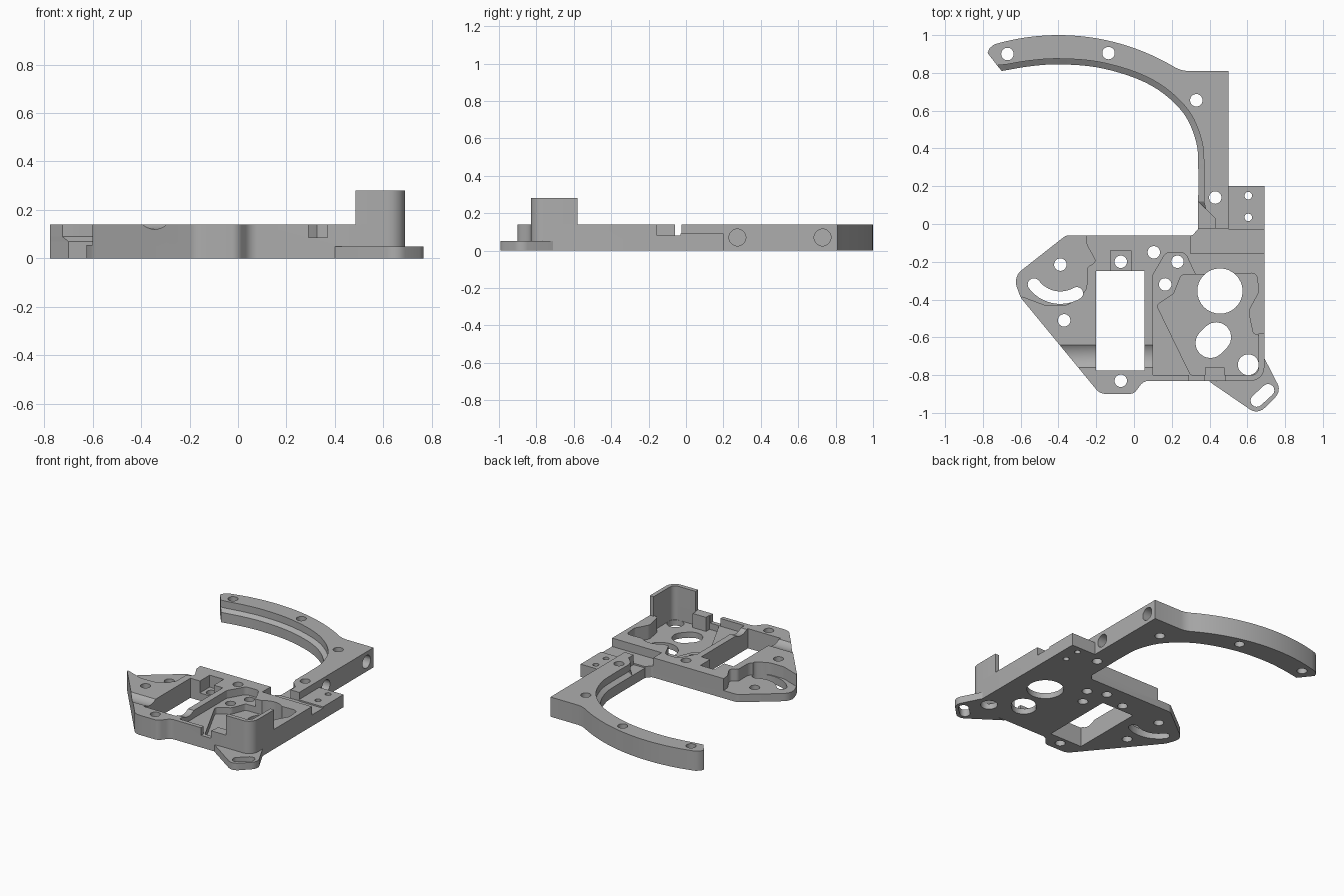
import bpy, bmesh, math
from mathutils import Vector, Matrix

cube = bpy.data.objects.get("Cube")
if cube:
    bpy.data.objects.remove(cube, do_unlink=True)

grey = bpy.data.materials.new("machined grey")
grey.use_nodes = True
tone = (0.42, 0.42, 0.42, 1)
grey.diffuse_color = tone
grey.node_tree.nodes["Principled BSDF"].inputs["Base Color"].default_value = tone
TOP = 0.14


def finish(name, bm):
    bmesh.ops.recalc_face_normals(bm, faces=bm.faces)
    mesh = bpy.data.meshes.new(name)
    bm.to_mesh(mesh)
    bm.free()
    mesh.materials.append(grey)
    obj = bpy.data.objects.new(name, mesh)
    bpy.context.collection.objects.link(obj)
    return obj


def rounded(points, steps=6):
    """Outline from (x, y) or (x, y, radius) corners."""
    out, n = [], len(points)
    for i, p in enumerate(points):
        c = Vector(p[:2])
        if len(p) < 3:
            out.append(c)
            continue
        a, b = (Vector(points[j % n][:2]) - c for j in (i - 1, i + 1))
        half = a.angle(b) / 2
        cut = min(p[2] / math.tan(half), a.length * 0.48, b.length * 0.48)
        centre = c + (a.normalized() + b.normalized()).normalized() * cut / math.cos(half)
        s, e = c + a.normalized() * cut - centre, c + b.normalized() * cut - centre
        turn = math.atan2(s.x * e.y - s.y * e.x, s.dot(e))
        for k in range(steps + 1):
            out.append(centre + Matrix.Rotation(turn * k / steps, 2) @ s)
    return out


def prism(name, low, z0, z1, high=None):
    bm = bmesh.new()
    rings = [[bm.verts.new((p[0], p[1], z)) for p in ring]
             for ring, z in ((low, z0), (high or low, z1))]
    for ring in rings:
        bm.faces.new(ring)
    n = len(low)
    for i in range(n):
        j = (i + 1) % n
        bm.faces.new((rings[0][i], rings[0][j], rings[1][j], rings[1][i]))
    return finish(name, bm)


def rod(x, y, r, z=0.1, length=0.5, along_x=False):
    bm = bmesh.new()
    spin = Matrix.Rotation(math.pi / 2, 4, 'Y') if along_x else Matrix()
    bmesh.ops.create_cone(bm, cap_ends=True, segments=32, radius1=r, radius2=r,
                          depth=length, matrix=Matrix.Translation((x, y, z)) @ spin)
    return finish("cutter", bm)


def box(x0, x1, y0, y1, z0, z1, name="cutter"):
    return prism(name, [(x0, y0), (x1, y0), (x1, y1), (x0, y1)], z0, z1)


def slot(path, r):
    """Round-ended slot following a path."""
    pts = [Vector(p) for p in path]
    sides = []
    for run in (pts, pts[::-1]):
        for i, p in enumerate(run):
            d = (run[min(i + 1, len(run) - 1)] - run[max(i - 1, 0)]).normalized()
            sides.append(p + Vector((d.y, -d.x)) * r)
        for k in range(1, 8):
            t = math.pi * k / 8
            sides.append(run[-1] + (Vector((d.y, -d.x)) * math.cos(t) + d * math.sin(t)) * r)
    return prism("cutter", sides, -0.1, 0.4)


def cut(obj, *cutters):
    bpy.context.view_layer.objects.active = obj
    for c in cutters:
        mod = obj.modifiers.new("cut", 'BOOLEAN')
        mod.operation, mod.solver, mod.object = 'DIFFERENCE', 'EXACT', c
        bpy.ops.object.modifier_apply(modifier=mod.name)
        bpy.data.objects.remove(c, do_unlink=True)


def curve(points, steps=5):
    """Smooth path through the points."""
    p = [Vector(q) for q in points]
    p = [2 * p[0] - p[1]] + p + [2 * p[-1] - p[-2]]
    out = []
    for a, b, c, d in zip(p, p[1:], p[2:], p[3:]):
        for k in range(steps):
            t = k / steps
            out.append(0.5 * (2 * b + (c - a) * t + (2 * a - 5 * b + 4 * c - d) * t * t
                              + (3 * b - a - 3 * c + d) * t ** 3))
    return out + [p[-2]]


# Main plate
plate = prism("main_plate", rounded([
    (-.36, -.06, .05), (-.64, -.28, .09), (-.6, -.39, .1), (-.18, -.9, .07), (.0, -.9, .05),
    (.05, -.83, .06), (.69, -.83, .07), (.69, -.025), (.34, -.025), (.31, -.06, .02)]), 0, TOP)

# Recesses: side shelf, window, connector pocket, cable channel, gear pocket
shelf = prism("cutter", rounded([
    (-.27, .1), (-.25, -.11, .03), (-.2, -.2, .02), (-.25, -.23, .03), (-.25, -.35, .06),
    (-.35, -.43, .08), (-.47, -.43, .05), (-.59, -.385), (-.8, -.4), (-.8, .1)]), .055, .3)
ledge = prism("cutter", rounded([
    (.1, -.27, .02), (.17, -.15, .04), (.27, -.15, .04), (.34, -.3), (.4, -.5),
    (.35, -.8), (.1, -.8)]), .085, .3)
pocket = prism("cutter", rounded([
    (.25, -.27, .02), (.65, -.26, .03), (.66, -.36, .03), (.605, -.46, .05), (.63, -.58, .02),
    (.66, -.59, .01), (.66, -.8, .04), (.3, -.8, .02), (.12, -.43, .02), (.21, -.37, .03)]), .04, .3)
cut(plate, shelf, ledge, pocket,
    box(-.2, .055, -.775, -.25, -.1, .3), box(-.125, -.015, -.3, -.14, .055, .3),
    box(.3, .8, -.155, .1, .08, .3), box(.29, .37, -.9, -.78, .086, .3),
    rod(-.2, -.7, .1, .22, .6, True))

# Plate holes and slots
cut(plate, *[rod(x, y, .033) for x, y in (
    (-.39, -.215), (-.37, -.51), (-.07, -.2), (-.07, -.83), (.105, -.15), (.23, -.2), (.165, -.32))])
cut(plate, rod(.455, -.355, .12), rod(.605, -.745, .055), slot([(.405, -.63), (.435, -.6)], .08))
arc = [math.radians(217 + 83 * k / 12) for k in range(13)]
cut(plate, slot([(-.39 + .175 * math.cos(a), -.215 + .175 * math.sin(a)) for a in arc], .033))

# Curved arm: full-width lower half, sloped lip, narrower upper half
inner = curve([(-.7, .81), (-.55, .835), (-.4, .845), (-.2, .83), (0, .775),
               (.15, .695), (.27, .575), (.33, .43), (.34, .3), (.34, .12)])
narrow = []
for i, p in enumerate(inner):
    d = (inner[min(i + 1, len(inner) - 1)] - inner[max(i - 1, 0)]).normalized()
    narrow.append(p + Vector((-d.y, d.x)) * .03)
narrow[0] = Vector((-.725, .84))
outer = [(.5, -.025), (.5, .81), (.28, .81), (.25, .815)]
for k in range(25):
    x = .22 - .96 * k / 24
    outer.append((x, math.sqrt(1.44 - (x + .4) ** 2) - .2))
outer += [(-.765, .93), (-.775, .905)]
low_end = [(.34, .09), (.34, .03), (.34, -.025)]
high_end = [(.38, .08), (.43, .03), (.43, -.025)]
wide_ring, slim_ring = outer + inner + low_end, outer + narrow + high_end
arm_parts = [prism("arm_lower", wide_ring, 0, .07),
             prism("arm_lip", outer + inner + high_end, .07, .09, slim_ring),
             prism("arm_upper", slim_ring, .09, TOP)]
for part in arm_parts:
    cut(part, *[rod(x, y, .033) for x, y in (
        (-.67, .9), (-.135, .905), (.33, .655), (.43, .14))])
    cut(part, *[rod(.47, y, .045, .07, .12, True) for y in (.275, .73)])

# Mounting tab beside the arm
tab = box(.5, .69, -.03, .2, 0, .09, "mounting_tab")
cut(tab, rod(.605, .15, .02), rod(.605, .035, .02))

# Tall corner guard and the small stop block next to it
guard = prism("corner_guard", rounded([
    (.69, -.58), (.66, -.58), (.66, -.8, .04), (.485, -.8), (.485, -.83), (.69, -.83, .07)]),
    .139, .28)
stop = box(.375, .48, -.825, -.76, .03, TOP, "stop_block")

# Slotted foot
foot = prism("slotted_foot", rounded([
    (.4, -.835), (.655, -1.01, .06), (.78, -.885, .06), (.69, -.71), (.67, -.8), (.6, -.82)]), 0, .05)
cut(foot, slot([(.65, -.935), (.71, -.88)], .033))

# Smooth the rounded walls
for obj in [plate, *arm_parts, tab, guard, stop, foot]:
    bpy.ops.object.select_all(action='DESELECT')
    obj.select_set(True)
    bpy.context.view_layer.objects.active = obj
    bpy.ops.object.shade_smooth_by_angle(angle=math.radians(30))
